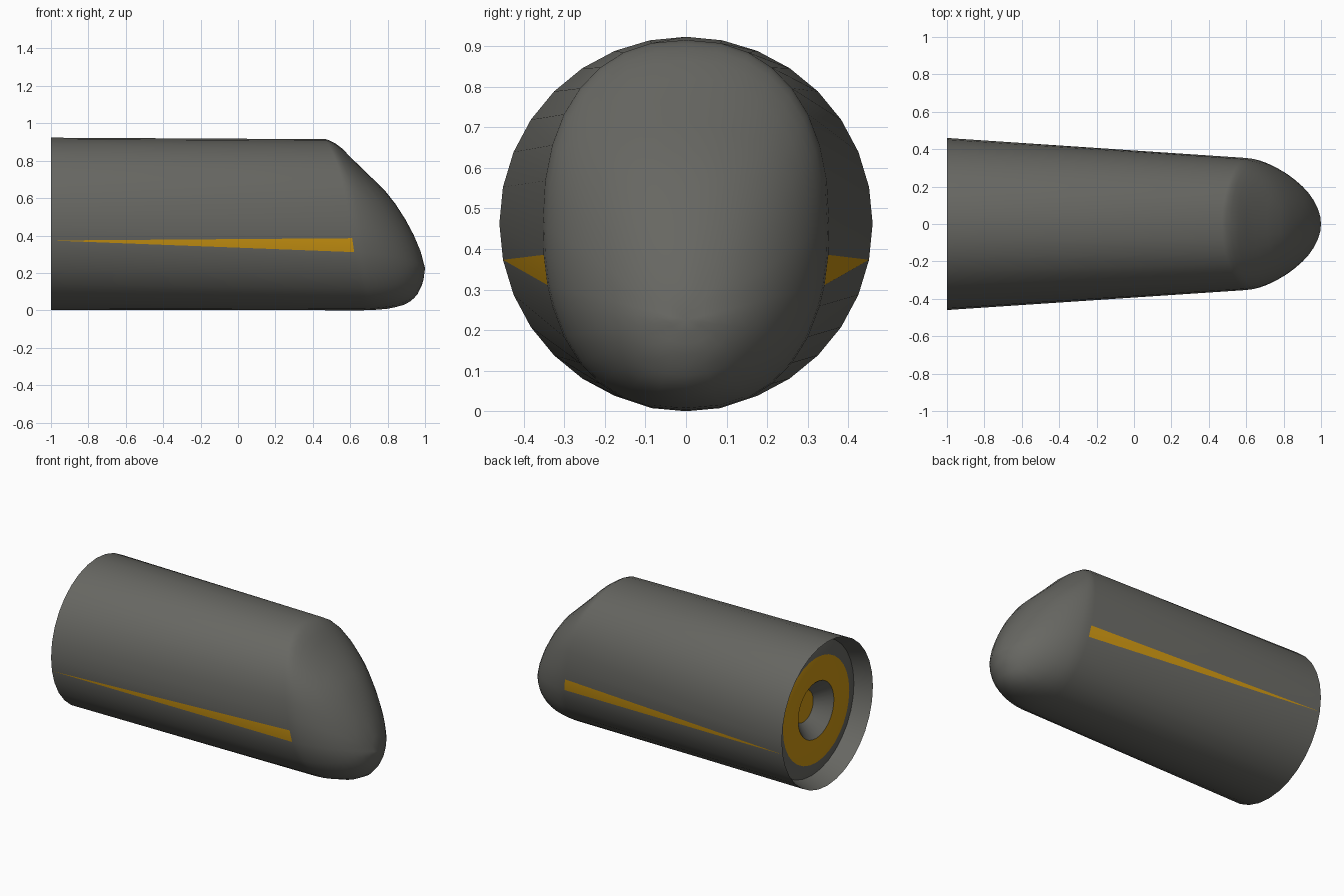
import bpy, bmesh, math

if "Cube" in bpy.data.objects:
    bpy.data.objects.remove(bpy.data.objects["Cube"])


def material(name, rgb):
    m = bpy.data.materials.new(name)
    m.diffuse_color = (*rgb, 1)
    m.use_nodes = True
    m.node_tree.nodes["Principled BSDF"].inputs["Base Color"].default_value = m.diffuse_color
    return m


GREY = material("dark warm grey", (0.135, 0.135, 0.122))
GOLD = material("gold", (0.60, 0.30, 0.006))

N = 32                       # sides of the hull
HALF = 0.4575                # half height of the front ring
WIDE = 0.353                 # half width of the front ring
POW = 2.3                    # squareness of the front ring
TIP_Z = 0.225                # height of the nose tip

# nose centre line: height, x
PROFILE = [(0, 0.665), (0.003, 0.74), (0.008, 0.80), (0.025, 0.88), (0.05, 0.925),
           (0.08, 0.957), (0.15, 0.99), (0.225, 1.0), (0.32, 0.975), (0.42, 0.932),
           (0.53, 0.87), (0.63, 0.797), (0.73, 0.693), (0.83, 0.59), (0.87, 0.553),
           (0.90, 0.51), (0.915, 0.47)]


def centre_x(z):
    for (z0, x0), (z1, x1) in zip(PROFILE, PROFILE[1:]):
        if z <= z1:
            return x0 + (x1 - x0) * (z - z0) / (z1 - z0)
    return PROFILE[-1][1]


def seam_x(z):
    return 0.665 - 0.14 * z - 0.067 * (z / 0.915) ** 6


def seam_width(z):
    v = min(1, abs(z - HALF) / HALF)
    return WIDE * (1 - v ** POW) ** (1 / POW)


def nose_x(y, z):
    w = seam_width(z)
    u = min(1, abs(y) / w) if w > 1e-4 else 0
    return seam_x(z) + max(0, centre_x(z) - seam_x(z)) * (1 - u * u) ** 0.62


def power(v):
    return math.copysign(abs(v) ** (2 / POW), v)


bm = bmesh.new()

# hull: rear circle to slanted front ring, with a gold wedge set in each side
rear, front = [], []
for k in range(N):
    a = 2 * math.pi * k / N
    v = bm.verts.new((-1, 0.46 * math.cos(a), 0.463 + 0.46 * math.sin(a)))
    for off in ((-4.4, 4.4) if k in (17, 31) else (0,)):
        b = a + math.radians(off)
        y, z = WIDE * power(math.cos(b)), HALF + HALF * power(math.sin(b))
        front.append(bm.verts.new((seam_x(z), y, z)))
        rear.append(v)
M = len(front)
for i in range(M):
    j = (i + 1) % M
    if rear[i] is rear[j]:
        bm.faces.new((rear[i], front[i], front[j])).material_index = 1
    else:
        bm.faces.new((rear[i], front[i], front[j], rear[j]))

# nose: rings shrinking to the tip
ring, base = front, [v.co.copy() for v in front]
STEPS = 12
for s in range(1, STEPS):
    c = math.cos(math.pi / 2 * s / STEPS) if s > 1 else 0.988
    new = []
    for p in base:
        y, z = p.y * c, TIP_Z + (p.z - TIP_Z) * c
        new.append(bm.verts.new((nose_x(y, z), y, z)))
    for i in range(M):
        j = (i + 1) % M
        bm.faces.new((ring[i], new[i], new[j], ring[j]))
    ring = new
tip = bm.verts.new((1, 0, TIP_Z))
for i in range(M):
    bm.faces.new((ring[i], tip, ring[(i + 1) % M]))

# rear recess: x, radius, colour of the band leading to it
ring = list(dict.fromkeys(rear))
for x, r, mat in [(-0.89, 0.425, 0), (-0.92, 0.335, 0), (-0.92, 0.18, 1),
                  (-0.83, 0.10, 0), (-0.83, 0, 1)]:
    if r == 0:
        bm.faces.new(ring).material_index = mat
        break
    new = []
    for k in range(N):
        a = 2 * math.pi * k / N
        new.append(bm.verts.new((x, r * math.cos(a), 0.463 + r * math.sin(a))))
    for i in range(N):
        j = (i + 1) % N
        bm.faces.new((ring[i], ring[j], new[j], new[i])).material_index = mat
    ring = new

bmesh.ops.recalc_face_normals(bm, faces=bm.faces)
mesh = bpy.data.meshes.new("engine_pod")
bm.to_mesh(mesh)
bm.free()
mesh.materials.append(GREY)
mesh.materials.append(GOLD)
pod = bpy.data.objects.new("engine_pod", mesh)
bpy.context.collection.objects.link(pod)
bpy.context.view_layer.objects.active = pod
pod.select_set(True)
bpy.ops.object.shade_smooth_by_angle(angle=math.radians(35))
